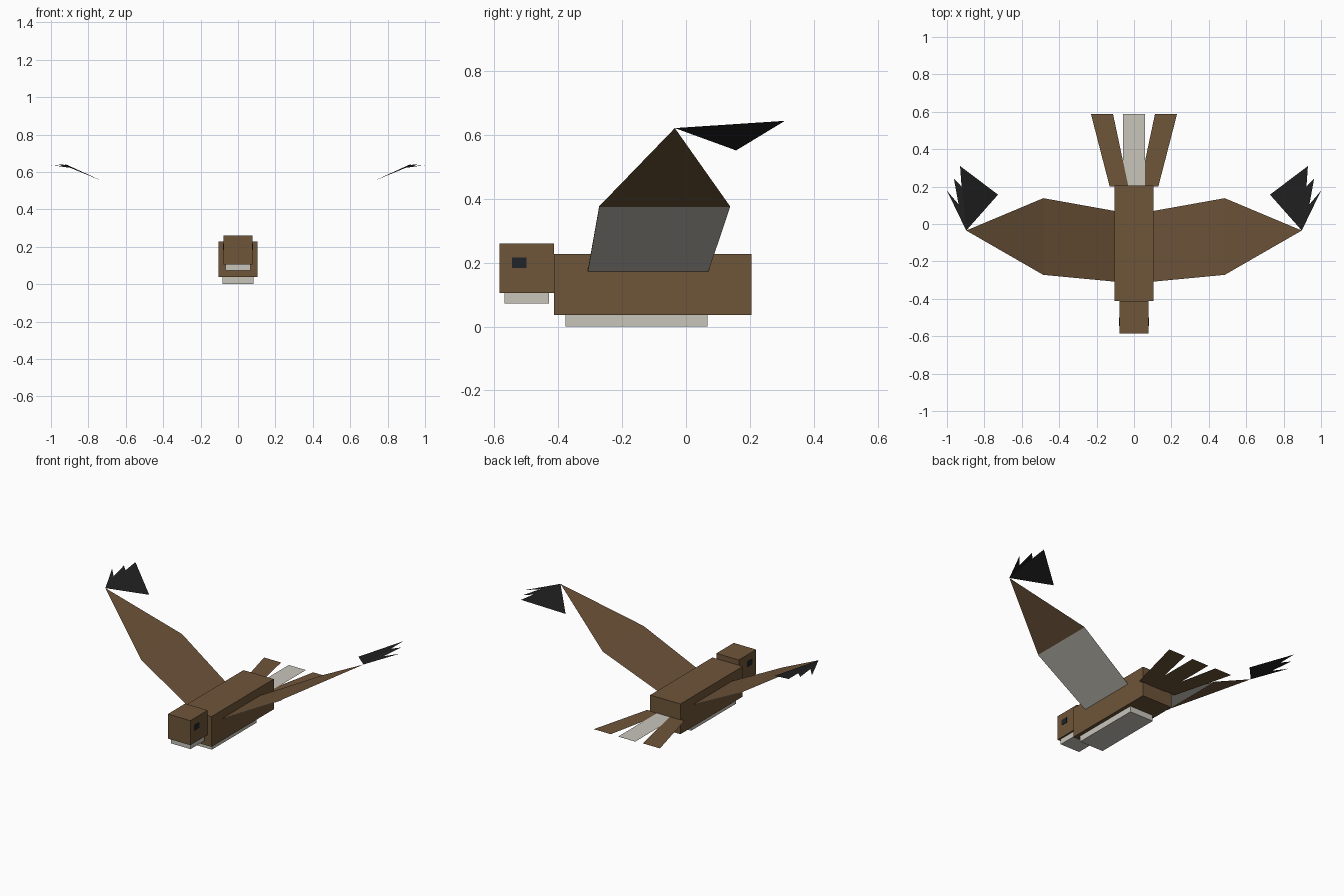
import bpy, bmesh

if "Cube" in bpy.data.objects:
    bpy.data.objects.remove(bpy.data.objects["Cube"])


def material(name, rgb):
    m = bpy.data.materials.new(name)
    m.diffuse_color = (*rgb, 1)
    m.use_nodes = True
    m.node_tree.nodes["Principled BSDF"].inputs["Base Color"].default_value = m.diffuse_color
    return m


BROWN = material("brown plumage", (0.156, 0.089, 0.041))
CREAM = material("cream plumage", (0.578, 0.558, 0.497))
BLACK = material("black feather", (0.015, 0.015, 0.015))
EYE = material("dark eye", (0.0144, 0.0176, 0.0212))


def finish(bm, name, mat):
    me = bpy.data.meshes.new(name)
    bm.to_mesh(me)
    bm.free()
    me.materials.append(mat)
    ob = bpy.data.objects.new(name, me)
    bpy.context.collection.objects.link(ob)
    return ob


def box(name, mat, x, y, z):
    """Box from (min, max) ranges."""
    bm = bmesh.new()
    bmesh.ops.create_cube(bm, size=1)
    for v in bm.verts:
        v.co = [r[0] if c < 0 else r[1] for c, r in zip(v.co, (x, y, z))]
    return finish(bm, name, mat)


def sheet(name, mat, polys, side=1, dz=0, up=True):
    """Flat feather sheets, mirrored by side, facing up or down."""
    bm = bmesh.new()
    for poly in polys:
        f = bm.faces.new([bm.verts.new((x * side, y, z + dz)) for x, y, z in poly])
        f.normal_update()
        if (f.normal.z > 0) != up:
            f.normal_flip()
    bmesh.ops.remove_doubles(bm, verts=bm.verts[:], dist=0.0005)
    return finish(bm, name, mat)


# Body, head and pale underparts
box("body", BROWN, (-.105, .105), (-.413, .205), (.037, .227))
box("head", BROWN, (-.078, .078), (-.585, -.413), (.106, .26))
box("belly", CREAM, (-.083, .083), (-.378, .067), (0, .037))
box("chin", CREAM, (-.068, .068), (-.568, -.43), (.072, .106))

# Wing panels: root, elbow, tip
inner = [(.105, -.308, .175), (.485, -.272, .377), (.485, .138, .377), (.105, .07, .175)]
tip = (.897, -.035, .622)
outer = [inner[1], tip, inner[2]]


def spike_point(x, y):
    return (x, y, .622 + .066 * (y + .035))


# Wing tip: one vane with three pointed feather ends
end = (.93, .31, .645)
vane = [tip, (.727, .157, .552), end]
spikes = [spike_point(*p) for p in
          ((.897, -.035), (1, .178), (.938, .105), (.963, .243), (.922, .2), (.93, .31))]

for side, label in ((-1, "left"), (1, "right")):
    sheet(label + "_wing", BROWN, [inner, outer], side)
    sheet(label + "_wing_lining", CREAM, [inner], side, -.003, up=False)
    sheet(label + "_wing_tip", BLACK, [vane, spikes], side)
    box(label + "_eye", EYE, sorted((side * .076, side * .081)), (-.545, -.5), (.183, .217))
    # Splayed outer tail feathers
    tail = [(.03, .2, .125), (.13, .2, .125), (.23, .587, .125), (.112, .587, .125)]
    sheet(label + "_tail_feather", BROWN, [tail], side, .002 if side < 0 else 0)

# Middle tail feather: cream above, brown below
middle = [(-.058, .2, .125), (.058, .2, .125), (.058, .587, .125), (-.058, .587, .125)]
sheet("middle_tail_feather", CREAM, [middle], dz=.001)
sheet("middle_tail_underside", BROWN, [middle], dz=-.001, up=False)
